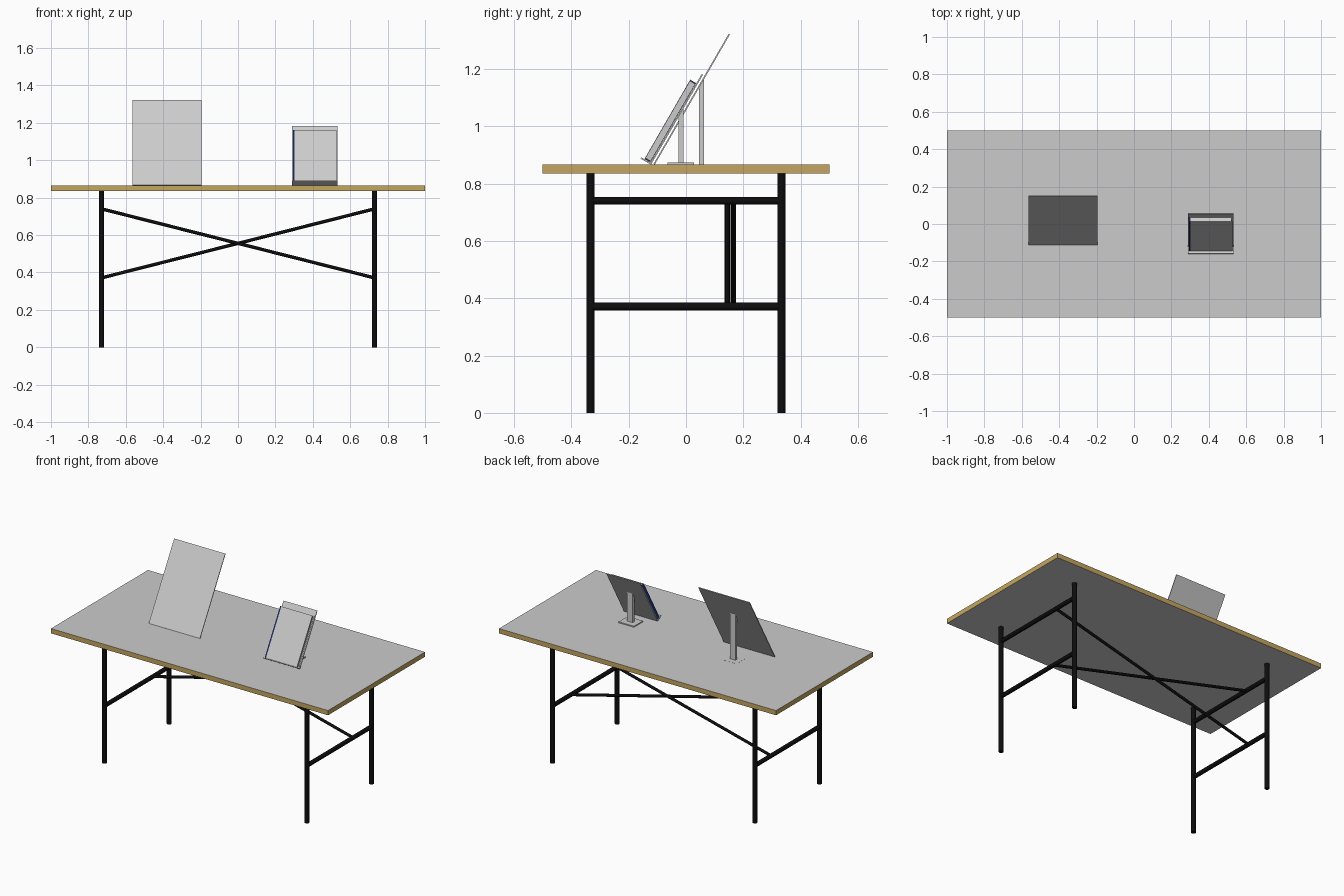
import bpy, bmesh, math
from mathutils import Vector

if "Cube" in bpy.data.objects:
    bpy.data.objects.remove(bpy.data.objects["Cube"])


def material(name, rgb):
    m = bpy.data.materials.new(name)
    m.diffuse_color = (*rgb, 1)
    m.use_nodes = True
    m.node_tree.nodes["Principled BSDF"].inputs["Base Color"].default_value = m.diffuse_color
    return m


WOOD = material("wood_edge", (0.56, 0.38, 0.12))
BLACK = material("black_steel", (0.004, 0.004, 0.004))
BLUE = material("blue_cloth", (0.02, 0.04, 0.2))
GREY = material("grey_laminate", (0.8, 0.8, 0.8))

TOP = 0.866      # desk surface height
TILT = math.radians(60)
UP = Vector((math.cos(TILT), math.sin(TILT)))       # up the slope, in (y, z)
OUT = Vector((-math.sin(TILT), math.cos(TILT)))     # out of the slope, forwards


def prism(name, profile, x0, x1, mat=None):
    """Extrude a (y, z) profile along x."""
    bm = bmesh.new()
    face = bm.faces.new([bm.verts.new((x0, y, z)) for y, z in profile])
    ext = bmesh.ops.extrude_face_region(bm, geom=[face])
    moved = [v for v in ext["geom"] if isinstance(v, bmesh.types.BMVert)]
    bmesh.ops.translate(bm, verts=moved, vec=(x1 - x0, 0, 0))
    bmesh.ops.recalc_face_normals(bm, faces=bm.faces)
    me = bpy.data.meshes.new(name)
    bm.to_mesh(me)
    bm.free()
    ob = bpy.data.objects.new(name, me)
    bpy.context.collection.objects.link(ob)
    if mat:
        me.materials.append(mat)
    return ob


def box(name, x0, x1, y0, y1, z0, z1, mat=None):
    return prism(name, [(y0, z0), (y1, z0), (y1, z1), (y0, z1)], x0, x1, mat)


def slab(name, origin, u0, u1, v0, v1, x0, x1, mat=None):
    """Box leaning back along the slope."""
    o = Vector(origin)
    pts = [o + UP * u + OUT * v for u, v in ((u0, v0), (u1, v0), (u1, v1), (u0, v1))]
    return prism(name, [tuple(p) for p in pts], x0, x1, mat)


def tube(name, a, b, r):
    a, b = Vector(a), Vector(b)
    bpy.ops.mesh.primitive_cylinder_add(vertices=20, radius=r, depth=(b - a).length,
                                        location=(a + b) / 2)
    ob = bpy.context.object
    ob.name = name
    ob.rotation_euler = (b - a).to_track_quat('Z', 'Y').to_euler()
    ob.data.materials.append(BLACK)
    bpy.ops.object.shade_smooth_by_angle()


def stand(name, x, y, y_face, plate_top):
    """Upright post with slanted head and a foot plate."""
    y0, y1 = y - 0.009, y + 0.009
    z0, z1 = [TOP + (v - y_face) * math.tan(TILT) for v in (y0, y1)]
    prism(name + "_post", [(y0, TOP), (y1, TOP), (y1, z1), (y0, z0)], x - 0.02, x + 0.02)
    box(name + "_foot_plate", x - 0.055, x + 0.055, y - 0.046, y + 0.046,
        TOP - 0.003, plate_top)


# Table top: grey faces with wooden edges
top = box("table_top", -1, 1, -0.5, 0.5, 0.835, TOP, WOOD)
top.data.materials.append(GREY)
for p in top.data.polygons:
    if abs(p.normal.z) > 0.9:
        p.material_index = 1

# End frames
LX, LY = 0.73, 0.333
for side, x in (("left", -LX), ("right", LX)):
    for end, y in (("front", -LY), ("back", LY)):
        tube(f"{side}_{end}_leg", (x, y, 0), (x, y, 0.835), 0.0145)
    for lvl, z in (("upper", 0.74), ("lower", 0.371)):
        tube(f"{side}_{lvl}_rail", (x, -LY, z), (x, LY, z), 0.0135)

# Diagonal braces
for i, (s, y) in enumerate(((1, 0.165), (-1, 0.144))):
    tube(f"cross_brace_{i + 1}", (s * LX, y, 0.74), (-s * LX, y, 0.371), 0.009)

# Large display board
slab("large_board", (-0.109, TOP), 0, 0.524, 0, 0.005, -0.565, -0.196)
stand("large_board", -0.38, 0.054, -0.111, TOP + 0.0006)

# Small book rest with lower ledge
rest = (-0.122, TOP)
slab("book_rest_back", rest, 0, 0.362, 0, 0.005, 0.29, 0.533)
slab("book_rest_ledge", rest, 0, 0.005, 0.004, 0.043, 0.29, 0.533)
stand("book_rest", 0.411, -0.018, -0.124, 0.873)

# Book: covers, page block and blue spine
slab("book_back_cover", rest, 0.006, 0.325, 0.006, 0.0085, 0.299, 0.527)
slab("book_front_cover", rest, 0.006, 0.325, 0.0275, 0.030, 0.303, 0.527)
slab("book_pages", rest, 0.010, 0.321, 0.0085, 0.0275, 0.301, 0.521)
slab("book_spine", rest, 0.006, 0.325, 0.006, 0.030, 0.294, 0.303, BLUE)
